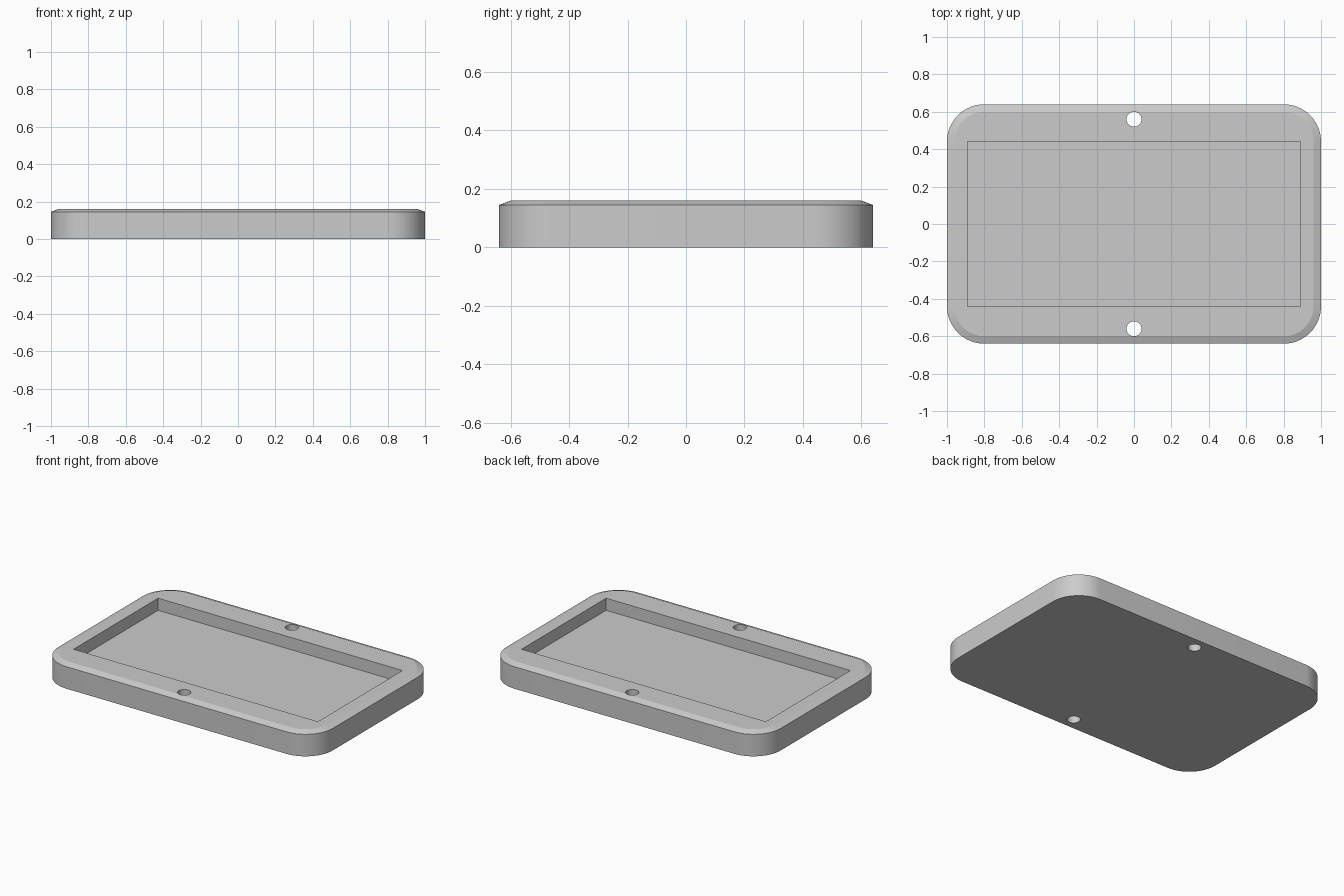
import bpy, bmesh
from math import sin, cos, pi

if "Cube" in bpy.data.objects:
    bpy.data.objects.remove(bpy.data.objects["Cube"], do_unlink=True)

HALF_X, HALF_Y, HEIGHT = 1.0, 0.64, 0.16
CORNER, CHAMFER_IN, CHAMFER_Z = 0.2, 0.04, 0.145
POCKET_X, POCKET_Y, FLOOR = 0.89, 0.44, 0.08
HOLE_Y, HOLE_R = 0.56, 0.04
STEPS = 16

grey = bpy.data.materials.new("plain grey")
grey.use_nodes = True
colour = (0.6, 0.6, 0.6, 1)
grey.diffuse_color = colour
grey.node_tree.nodes["Principled BSDF"].inputs["Base Color"].default_value = colour


def rounded_outline(inset, z):
    """Rounded rectangle, counter-clockwise, shrunk by inset."""
    r = CORNER - inset
    points = []
    for quarter, (sx, sy) in enumerate(((1, 1), (-1, 1), (-1, -1), (1, -1))):
        for i in range(STEPS + 1):
            a = (quarter + i / STEPS) * pi / 2
            points.append((sx * (HALF_X - CORNER) + r * cos(a),
                           sy * (HALF_Y - CORNER) + r * sin(a), z))
    return points


def loft(name, rings):
    """Solid through a stack of matching rings, capped at both ends."""
    bm = bmesh.new()
    loops = [[bm.verts.new(p) for p in ring] for ring in rings]
    for low, high in zip(loops, loops[1:]):
        for i in range(len(low)):
            j = (i + 1) % len(low)
            bm.faces.new((low[i], low[j], high[j], high[i]))
    bm.faces.new(loops[0][::-1])
    bm.faces.new(loops[-1])
    mesh = bpy.data.meshes.new(name)
    bm.to_mesh(mesh)
    bm.free()
    mesh.materials.append(grey)
    obj = bpy.data.objects.new(name, mesh)
    bpy.context.collection.objects.link(obj)
    return obj


# Tray body with chamfered top rim
tray = loft("tray", [rounded_outline(0, 0), rounded_outline(0, CHAMFER_Z),
                     rounded_outline(CHAMFER_IN, HEIGHT)])

# Cutters: rectangular pocket and two round through holes
pocket = [(sx * POCKET_X, sy * POCKET_Y)
          for sx, sy in ((1, 1), (-1, 1), (-1, -1), (1, -1))]
cutters = [loft("pocket_cutter", [[(x, y, z) for x, y in pocket]
                                  for z in (FLOOR, 2 * HEIGHT)])]
for side, name in ((-1, "front_hole_cutter"), (1, "back_hole_cutter")):
    circle = [(HOLE_R * cos(i * pi / STEPS), side * HOLE_Y + HOLE_R * sin(i * pi / STEPS))
              for i in range(2 * STEPS)]
    cutters.append(loft(name, [[(x, y, z) for x, y in circle]
                               for z in (-HEIGHT, 2 * HEIGHT)]))

for obj in bpy.context.selected_objects:
    obj.select_set(False)
tray.select_set(True)
bpy.context.view_layer.objects.active = tray
for cutter in cutters:
    cutter.hide_render = True
    cut = tray.modifiers.new(cutter.name, "BOOLEAN")
    cut.operation = "DIFFERENCE"
    cut.solver = "EXACT"
    cut.object = cutter
    bpy.ops.object.modifier_apply(modifier=cut.name)
    bpy.data.objects.remove(cutter, do_unlink=True)

# Smooth corners and bores, crisp chamfer and pocket edges
bpy.ops.object.shade_smooth_by_angle(angle=pi / 12)
